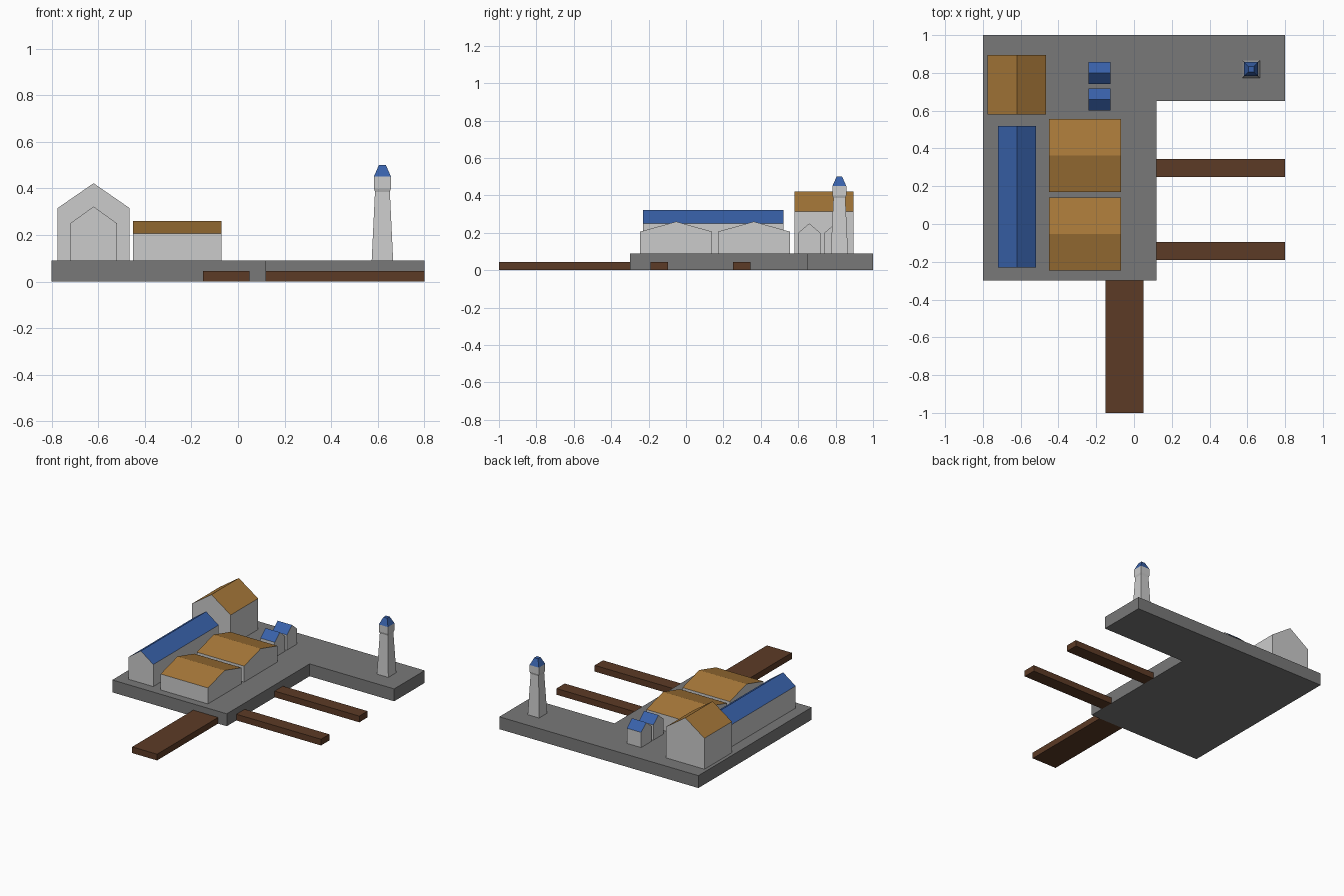
import bpy, bmesh

if "Cube" in bpy.data.objects:
    bpy.data.objects.remove(bpy.data.objects["Cube"])


def material(name, rgb):
    m = bpy.data.materials.new(name)
    m.diffuse_color = (*rgb, 1)
    m.use_nodes = True
    m.node_tree.nodes["Principled BSDF"].inputs["Base Color"].default_value = m.diffuse_color
    return m


STONE = material("dark_stone", (0.19, 0.19, 0.19))
WOOD = material("dark_wood", (0.107, 0.043, 0.019))
BROWN = material("brown_roof", (0.38, 0.185, 0.04))
BLUE = material("blue_roof", (0.04, 0.12, 0.40))
WALL = material("grey_wall", (0.8, 0.8, 0.8))
DECK = 0.09  # top of the quay


def finish(name, bm, *mats):
    bmesh.ops.recalc_face_normals(bm, faces=bm.faces)
    me = bpy.data.meshes.new(name)
    bm.to_mesh(me)
    bm.free()
    for m in mats:
        me.materials.append(m)
    ob = bpy.data.objects.new(name, me)
    bpy.context.collection.objects.link(ob)
    return ob


def extrude(outline, offset):
    """Solid made by sweeping a flat outline along an offset."""
    bm = bmesh.new()
    face = bm.faces.new([bm.verts.new(p) for p in outline])
    ext = bmesh.ops.extrude_face_region(bm, geom=[face], use_keep_orig=True)
    moved = [v for v in ext["geom"] if isinstance(v, bmesh.types.BMVert)]
    bmesh.ops.translate(bm, verts=moved, vec=offset)
    return bm


def slab(name, outline, height, mat):
    finish(name, extrude([(x, y, 0) for x, y in outline], (0, 0, height)), mat)


def pier(name, x0, x1, y0, y1):
    slab(name, [(x0, y0), (x1, y0), (x1, y1), (x0, y1)], 0.045, WOOD)


def gabled(name, x0, x1, y0, y1, eave, ridge, axis, roof):
    """House with a ridge along the given axis and coloured roof slopes."""
    a, b = (x0, x1) if axis == "y" else (y0, y1)
    section = [(a, DECK), (b, DECK), (b, eave), ((a + b) / 2, ridge), (a, eave)]
    if axis == "y":
        bm = extrude([(u, y0, z) for u, z in section], (0, y1 - y0, 0))
    else:
        bm = extrude([(x0, u, z) for u, z in section], (x1 - x0, 0, 0))
    bmesh.ops.recalc_face_normals(bm, faces=bm.faces)
    bm.normal_update()
    for f in bm.faces:
        f.material_index = int(f.normal.z > 0.1)
    finish(name, bm, WALL, roof)


def square_tower(name, x, y, rings, mats):
    """Stack of square rings (half width, height), capped at both ends."""
    bm = bmesh.new()
    loops = [[bm.verts.new((x + sx * h, y + sy * h, z))
              for sx, sy in ((-1, -1), (1, -1), (1, 1), (-1, 1))]
             for h, z in rings]
    for lo, hi in zip(loops, loops[1:]):
        for i in range(4):
            j = (i + 1) % 4
            bm.faces.new((lo[i], lo[j], hi[j], hi[i]))
    bm.faces.new(loops[0][::-1])
    bm.faces.new(loops[-1])
    finish(name, bm, *mats)


# L-shaped stone quay
slab("quay", [(-0.8, -0.3), (0.12, -0.3), (0.12, 0.65),
              (0.8, 0.65), (0.8, 1.0), (-0.8, 1.0)], DECK, STONE)

# Wooden piers
pier("front_pier", -0.15, 0.05, -1.0, -0.3)
pier("side_pier_front", 0.12, 0.8, -0.19, -0.095)
pier("side_pier_back", 0.12, 0.8, 0.25, 0.345)

# Buildings
gabled("tall_hall", -0.775, -0.465, 0.58, 0.895, 0.315, 0.422, "y", BROWN)
gabled("long_house", -0.72, -0.52, -0.23, 0.52, 0.25, 0.322, "y", BLUE)
for label, y in (("front", -0.245), ("back", 0.17)):
    gabled("warehouse_" + label, -0.45, -0.07, y, y + 0.385, 0.206, 0.26, "x", BROWN)
for label, y in (("front", 0.6), ("back", 0.74)):
    gabled("hut_" + label, -0.24, -0.125, y, y + 0.118, 0.2, 0.25, "x", BLUE)

# Lighthouse: tapered shaft with overhanging lamp room, and truncated roof
square_tower("lighthouse_tower", 0.62, 0.82,
             [(0.046, DECK), (0.032, 0.385), (0.037, 0.4), (0.037, 0.45)], [WALL])
square_tower("lighthouse_roof", 0.62, 0.82, [(0.037, 0.45), (0.015, 0.5)], [BLUE])
